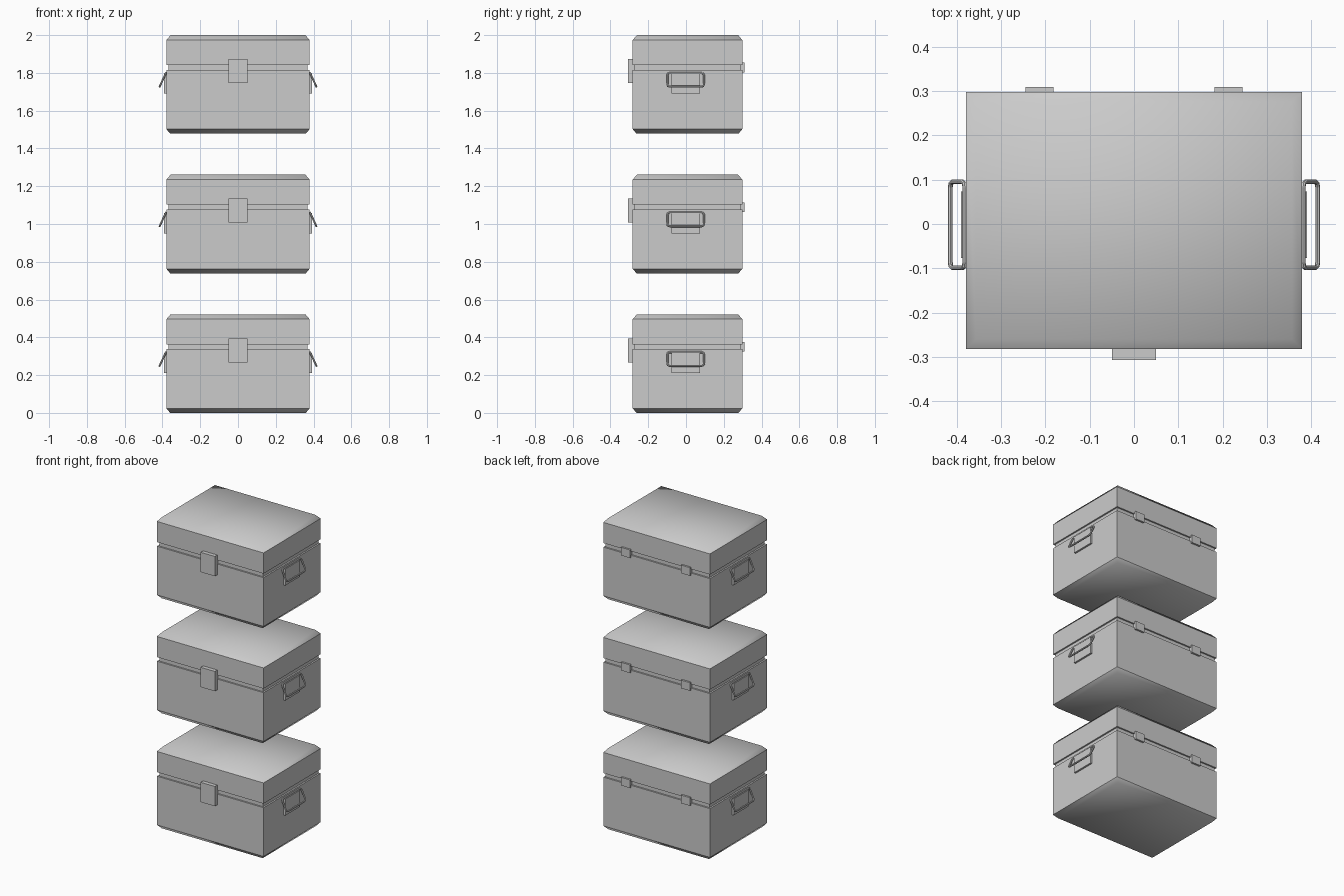
import bpy, bmesh, math
from mathutils import Vector

if "Cube" in bpy.data.objects:
    bpy.data.objects.remove(bpy.data.objects["Cube"])

X0, Y0, Y1 = 0.379, -0.282, 0.298   # half width, front and back of a case
PITCH = 0.739                       # vertical spacing of the cases


def finish(bm, name):
    bmesh.ops.recalc_face_normals(bm, faces=bm.faces)
    me = bpy.data.meshes.new(name)
    bm.to_mesh(me)
    bm.free()
    ob = bpy.data.objects.new(name, me)
    bpy.context.collection.objects.link(ob)
    return ob


def shell(name, levels, smooth_above=None, smooth_below=None):
    """Rectangular loft from (inset, z) levels; chamfered end blends smoothly into its cap."""
    bm = bmesh.new()
    rings = []
    for i, z in levels:
        x, a, b = X0 - i, Y0 + i, Y1 - i
        rings.append([bm.verts.new(p) for p in ((-x, a, z), (x, a, z), (x, b, z), (-x, b, z))])
    for r, s in zip(rings, rings[1:]):
        for k in range(4):
            bm.faces.new((r[k], r[(k + 1) % 4], s[(k + 1) % 4], s[k]))
    bm.faces.new(rings[0][::-1])
    bm.faces.new(rings[-1])
    for f in bm.faces:
        z = f.calc_center_median().z
        f.smooth = (smooth_above is not None and z > smooth_above) or \
                   (smooth_below is not None and z < smooth_below)
    for e in bm.edges:
        e.smooth = all(f.smooth for f in e.link_faces)
    return finish(bm, name)


def block(name, x0, x1, y0, y1, z0, z1):
    bm = bmesh.new()
    bmesh.ops.create_cube(bm, size=1)
    for v in bm.verts:
        v.co = Vector(((x0 + x1) / 2 + v.co.x * (x1 - x0),
                       (y0 + y1) / 2 + v.co.y * (y1 - y0),
                       (z0 + z1) / 2 + v.co.z * (z1 - z0)))
    return finish(bm, name)


def handle(name, side, dz):
    """Closed rounded loop of bar, hinged at the top and swung outward."""
    top, bottom = Vector((0.382, 0, 0.321)), Vector((0.415, 0, 0.249))
    hw, c, r = 0.097, 0.012, 0.0055
    down = bottom - top
    length = down.length
    down.normalize()
    normal = Vector((down.z, 0, -down.x))
    outline = []
    for cy, cd, a0 in ((hw - c, length - c, 0), (-hw + c, length - c, 90),
                       (-hw + c, c, 180), (hw - c, c, 270)):
        for k in range(3):
            a = math.radians(a0 + 45 * k)
            outline.append((cy, cd, Vector((0, math.cos(a), 0)) + down * math.sin(a)))
    bm = bmesh.new()
    rings = []
    for cy, cd, out in outline:
        p = top + Vector((0, cy, 0)) + down * cd + out * c
        ring = []
        for k in range(8):
            t = math.radians(45 * k + 22.5)
            q = p + out * (r * math.cos(t)) + normal * (r * math.sin(t))
            ring.append(bm.verts.new((q.x * side, q.y - 0.002, q.z + dz)))
        rings.append(ring)
    for i, ring in enumerate(rings):
        nxt = rings[(i + 1) % len(rings)]
        for k in range(8):
            bm.faces.new((ring[k], ring[(k + 1) % 8], nxt[(k + 1) % 8], nxt[k]))
    return finish(bm, name)


for n in range(3):
    z = n * PITCH
    # case body with chamfered bottom, and the recessed neck under the lid
    shell(f"case_base_{n}", [(0.02, z), (0, z + 0.024), (0, z + 0.337), (0.01, z + 0.337),
                             (0.01, z + 0.363)], smooth_below=z + 0.03)
    # lid with chamfered top
    shell(f"case_lid_{n}", [(0, z + 0.363), (0, z + 0.496), (0.022, z + 0.522)],
          smooth_above=z + 0.49)
    # front latch
    block(f"latch_{n}", -0.05, 0.05, -0.307, -0.272, z + 0.268, z + 0.395)
    for s, tag in ((-1, "left"), (1, "right")):
        # back hinges
        block(f"hinge_{tag}_{n}", s * 0.2135 - 0.0315, s * 0.2135 + 0.0315,
              0.286, 0.31, z + 0.324, z + 0.376)
        # side handles and their backing plates
        xa, xb = sorted((s * 0.37, s * 0.391))
        block(f"handle_plate_{tag}_{n}", xa, xb, -0.077, 0.073, z + 0.212, z + 0.318)
        handle(f"handle_{tag}_{n}", s, z)
